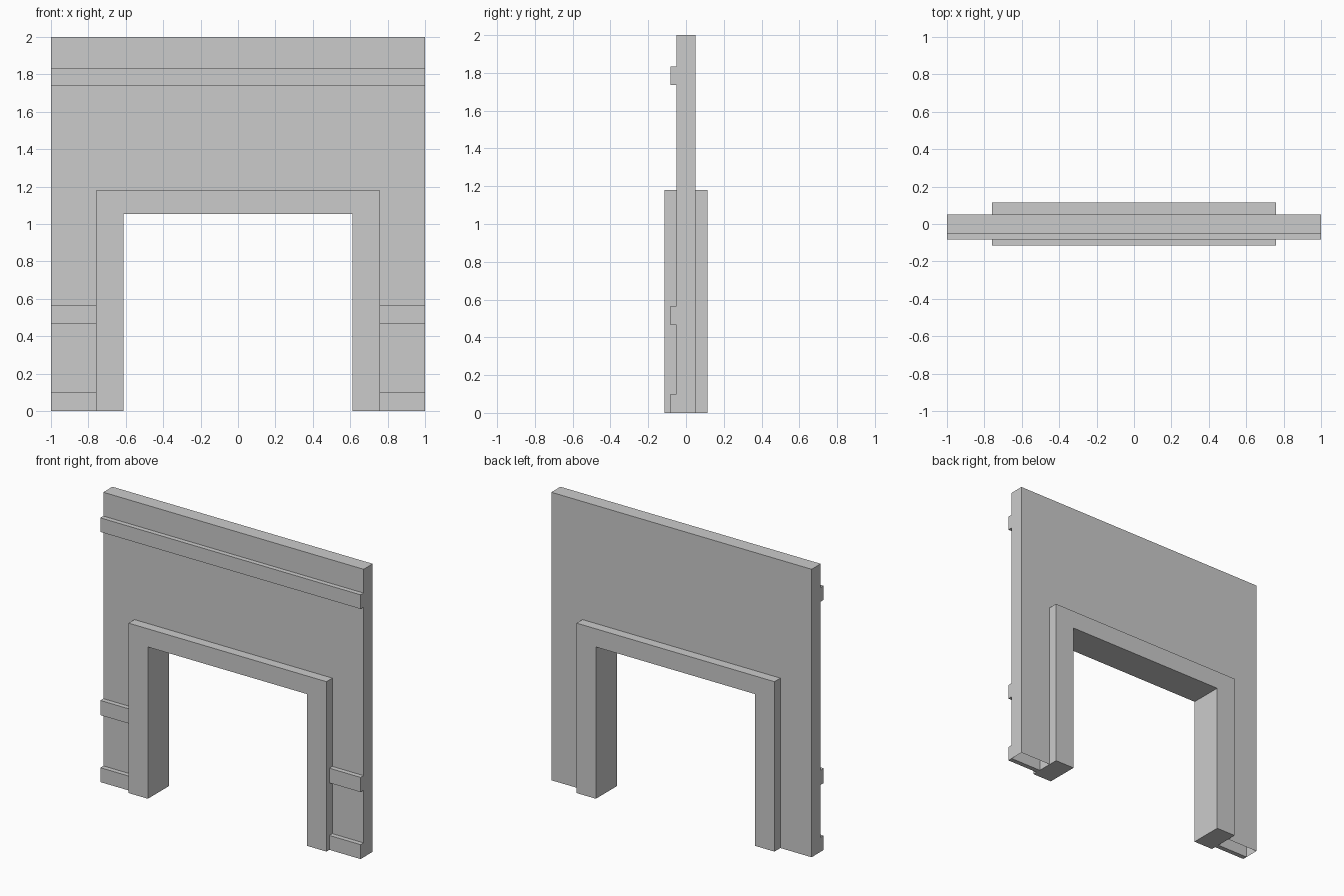
import bpy

if "Cube" in bpy.data.objects:
    bpy.data.objects.remove(bpy.data.objects["Cube"])

WALL_Y, FRAME_Y, TRIM_Y = 0.05, 0.115, 0.083
FRAME_X, FRAME_TOP = 0.76, 1.18
OPEN_X, OPEN_TOP = 0.612, 1.054


def extrude_outline(name, outline, y0, y1, open_edges=(), back=True):
    """Extrude a counter-clockwise (seen from the front) x/z outline from y0 to y1."""
    n = len(outline)
    verts = [(x, y0, z) for x, z in outline] + [(x, y1, z) for x, z in outline]
    faces = [tuple(range(n))]
    if back:
        faces.append(tuple(reversed(range(n, 2 * n))))
    for i in range(n):
        if i not in open_edges:
            j = (i + 1) % n
            faces.append((j, i, i + n, j + n))
    mesh = bpy.data.meshes.new(name)
    mesh.from_pydata(verts, [], faces)
    mesh.update()
    obj = bpy.data.objects.new(name, mesh)
    bpy.context.collection.objects.link(obj)
    return obj


def arch(outer_x, top, inner_x, inner_top):
    return [(-outer_x, 0), (-inner_x, 0), (-inner_x, inner_top), (inner_x, inner_top),
            (inner_x, 0), (outer_x, 0), (outer_x, top), (-outer_x, top)]


def rect(x0, x1, z0, z1):
    return [(x0, z0), (x1, z0), (x1, z1), (x0, z1)]


# Hollow wall: underside is open, and the door frame closes its inner edge
extrude_outline("wall", arch(1, 2, FRAME_X, FRAME_TOP), -WALL_Y, WALL_Y,
                open_edges=(0, 1, 2, 3, 4))

# Door frame, proud of the wall on both sides
extrude_outline("door_frame", arch(FRAME_X, FRAME_TOP, OPEN_X, OPEN_TOP),
                -FRAME_Y, FRAME_Y)

# Full-width upper trim on the front
extrude_outline("upper_trim", rect(-1, 1, 1.737, 1.835), -TRIM_Y, -WALL_Y, back=False)

# Short trims either side of the door frame
for part, z0, z1 in (("base_trim", 0, 0.1), ("middle_trim", 0.465, 0.567)):
    for side, x0, x1 in (("left", -1, -FRAME_X), ("right", FRAME_X, 1)):
        extrude_outline(f"{part}_{side}", rect(x0, x1, z0, z1), -TRIM_Y, -WALL_Y,
                        back=False)
